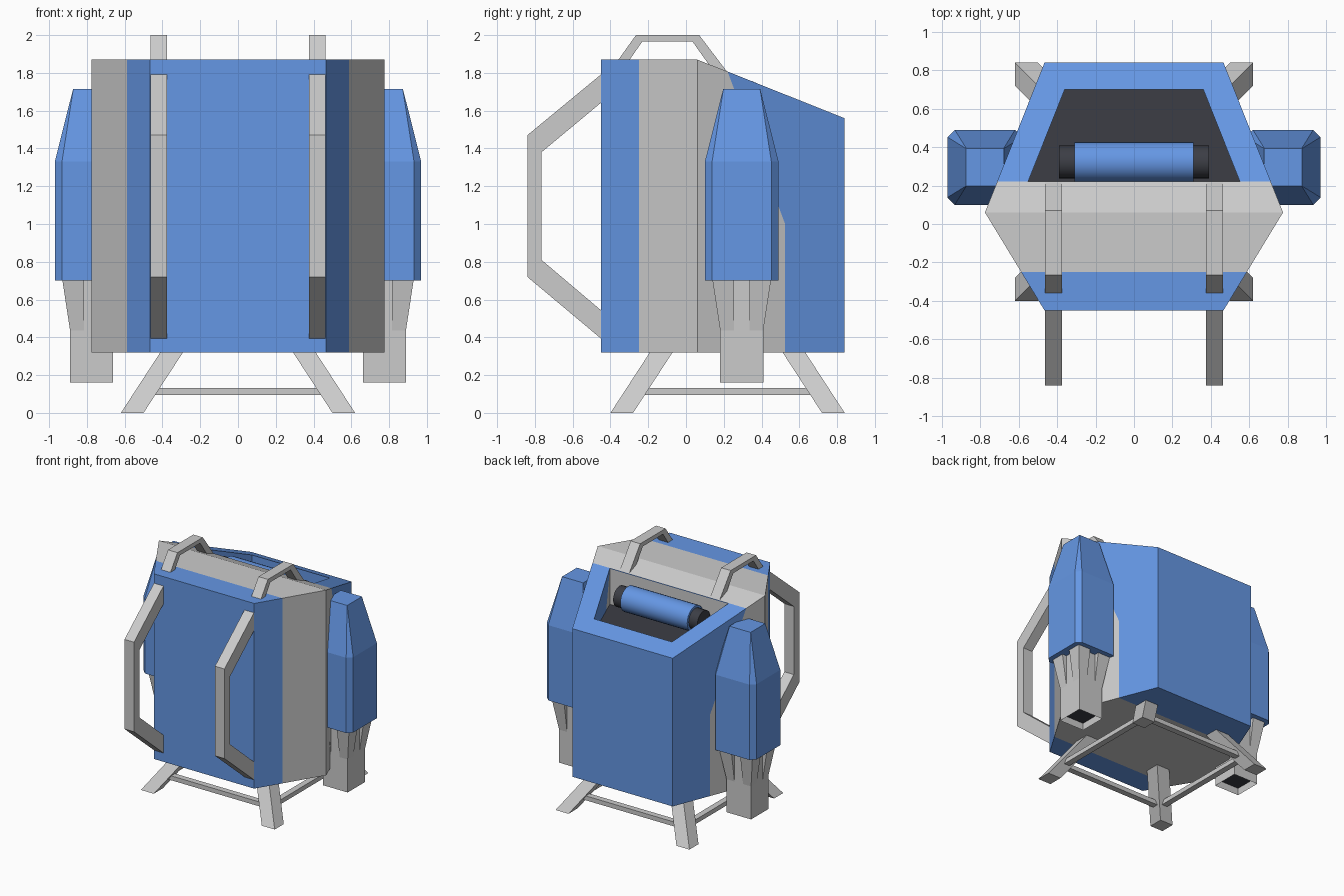
import bpy, bmesh, math
from mathutils import Matrix

if "Cube" in bpy.data.objects:
    bpy.data.objects.remove(bpy.data.objects["Cube"])


def material(name, rgb):
    m = bpy.data.materials.new(name)
    m.diffuse_color = (*rgb, 1)
    m.use_nodes = True
    m.node_tree.nodes["Principled BSDF"].inputs["Base Color"].default_value = m.diffuse_color
    return m


BLUE = material("blue", (0.13, 0.31, 0.78))
DARK = material("dark", (0.045, 0.048, 0.06))


def finish(name, bm, mat=None):
    bmesh.ops.remove_doubles(bm, verts=bm.verts, dist=1e-5)
    bmesh.ops.recalc_face_normals(bm, faces=bm.faces)
    me = bpy.data.meshes.new(name)
    bm.to_mesh(me)
    bm.free()
    ob = bpy.data.objects.new(name, me)
    bpy.context.collection.objects.link(ob)
    if mat:
        me.materials.append(mat)
    return ob


def loft(bm, rings):
    """Skin closed rings of equal length and cap both ends."""
    rings = [[bm.verts.new(p) for p in r] for r in rings]
    n = len(rings[0])
    for a, b in zip(rings, rings[1:]):
        for i in range(n):
            bm.faces.new((a[i], a[(i + 1) % n], b[(i + 1) % n], b[i]))
    return bm.faces.new(rings[0][::-1]), bm.faces.new(rings[-1])


def side_prism(profile, x0, x1):
    bm = bmesh.new()
    loft(bm, [[(x, y, z) for y, z in profile] for x in (x0, x1)])
    return bm


def plan_prism(plan, z0, z1):
    bm = bmesh.new()
    loft(bm, [[(x, y, z) for x, y in plan] for z in (z0, z1)])
    return bm


def rect(x0, x1, y0, y1, z):
    return [(x0, y0, z), (x1, y0, z), (x1, y1, z), (x0, y1, z)]


# Body sections: side profiles trimmed to the six-sided plan
def body_section(name, profile, mat=None):
    bm = side_prism(profile, -1, 1)
    for s in (1, -1):
        for no in ((s * 0.78, 0.31, 0), (s * 0.51, -0.31, 0)):
            cut = bmesh.ops.bisect_plane(
                bm, geom=bm.verts[:] + bm.edges[:] + bm.faces[:], dist=1e-5,
                plane_co=(s * 0.775, 0.06, 0), plane_no=no, clear_outer=True)
            edges = [e for e in cut["geom_cut"]
                     if isinstance(e, bmesh.types.BMEdge) and e.is_boundary]
            if edges:
                bmesh.ops.edgeloop_fill(bm, edges=edges)
    return finish(name, bm, mat)


body_section("body_front", [(-0.45, 0.32), (-0.25, 0.32), (-0.25, 1.87), (-0.45, 1.87)], BLUE)
band = body_section("body_band", [(-0.25, 0.32), (0.525, 0.32), (0.525, 1.0),
                                  (0.22, 1.807), (0.06, 1.87), (-0.25, 1.87)])
rear = body_section("body_rear", [(0.525, 0.32), (0.84, 0.32), (0.84, 1.56),
                                  (0.22, 1.807), (0.525, 1.0)], BLUE)

# Open compartment in the sloped top, with a dark floor
opening = [(-0.55, 0.222), (0.55, 0.222), (0.36, 0.70), (-0.36, 0.70)]
cutter = finish("compartment_cutter", plan_prism(opening, 1.5, 2.1))
for ob in (band, rear):
    mod = ob.modifiers.new("compartment", "BOOLEAN")
    mod.operation, mod.solver, mod.object = "DIFFERENCE", "EXACT", cutter
    bpy.context.view_layer.objects.active = ob
    bpy.ops.object.modifier_apply(modifier=mod.name)
bpy.data.objects.remove(cutter)
finish("compartment_floor", plan_prism(opening, 1.49, 1.505), DARK)


# Roll lying in the compartment
def roll(name, radius, length, mat):
    bm = bmesh.new()
    bmesh.ops.create_cone(bm, cap_ends=True, segments=24, radius1=radius,
                          radius2=radius, depth=length)
    m = Matrix.Translation((0, 0.322, 1.655)) @ Matrix.Rotation(math.pi / 2, 4, "Y")
    bm.transform(m)
    ob = finish(name, bm, mat)
    bpy.ops.object.select_all(action="DESELECT")
    ob.select_set(True)
    bpy.context.view_layer.objects.active = ob
    bpy.ops.object.shade_smooth_by_angle(angle=math.radians(35))


roll("roll", 0.105, 0.62, BLUE)
roll("roll_core", 0.085, 0.78, DARK)


# Side pods with their nozzles
def octagon(cx, cy, h, c, z):
    k = h - c
    return [(cx + x, cy + y, z) for x, y in (
        (h, -k), (h, k), (k, h), (-k, h), (-h, k), (-h, -k), (-k, -h), (k, -h))]


PY = 0.295
for s, side in ((1, "right"), (-1, "left")):
    px = s * 0.775
    bm = bmesh.new()
    loft(bm, [octagon(px, PY, 0.195, 0.038, 0.70), octagon(px, PY, 0.195, 0.038, 1.33),
              octagon(px, PY, 0.098, 0.001, 1.715)])
    finish(f"pod_{side}", bm, BLUE)

    bm = bmesh.new()
    h = 0.114
    bottom, _ = loft(bm, [rect(px - h, px + h, PY - h, PY + h, z) for z in (0.16, 0.75)])
    bmesh.ops.inset_region(bm, faces=[bottom], thickness=0.04)
    walls = bmesh.ops.extrude_discrete_faces(bm, faces=[bottom])["faces"]
    inner = walls[0]
    bmesh.ops.translate(bm, verts=inner.verts, vec=(0, 0, 0.06))
    inner.material_index = 1
    nozzle = finish(f"nozzle_{side}", bm)
    nozzle.data.materials.append(None)
    nozzle.data.materials.append(DARK)

    # Tapered claws on the nozzle corners
    bm = bmesh.new()
    for i in (1, -1):
        for j in (1, -1):
            loft(bm, [rect(px + i * 0.04, px + i * o, PY + j * 0.04, PY + j * o, z)
                      for o, z in ((0.113, 0.43), (0.156, 0.71))])
    finish(f"nozzle_claws_{side}", bm)

    # Front strap and top handle
    x0, x1 = s * 0.375, s * 0.463
    finish(f"front_strap_{side}", side_prism(
        [(-0.44, 0.385), (-0.84, 0.72), (-0.84, 1.47), (-0.44, 1.80),
         (-0.44, 1.65), (-0.765, 1.38), (-0.765, 0.81), (-0.44, 0.535)], x0, x1))
    finish(f"top_handle_{side}", side_prism(
        [(-0.365, 1.86), (-0.265, 2.0), (0.07, 2.0), (0.222, 1.80),
         (0.145, 1.81), (0.035, 1.965), (-0.232, 1.965), (-0.305, 1.86)], x0, x1))

# Stand: four splayed legs joined by rungs
CY = 0.22
for i, side in ((1, "right"), (-1, "left")):
    for j, end in ((1, "rear"), (-1, "front")):
        bm = bmesh.new()
        loft(bm, [rect(i * c - 0.06, i * c + 0.06, CY + j * c - 0.06, CY + j * c + 0.06, z)
                  for c, z in ((0.56, 0), (0.345, 0.33))])
        finish(f"leg_{end}_{side}", bm)
R, T = 0.488, 0.025
for j, a in ((1, "rear"), (-1, "front")):
    bm = bmesh.new()
    loft(bm, [rect(-R, R, CY + j * R - T, CY + j * R + T, z) for z in (0.095, 0.132)])
    finish(f"rung_{a}", bm)
for i, a in ((1, "right"), (-1, "left")):
    bm = bmesh.new()
    loft(bm, [rect(i * R - T, i * R + T, CY - R, CY + R, z) for z in (0.095, 0.132)])
    finish(f"rung_{a}", bm)
